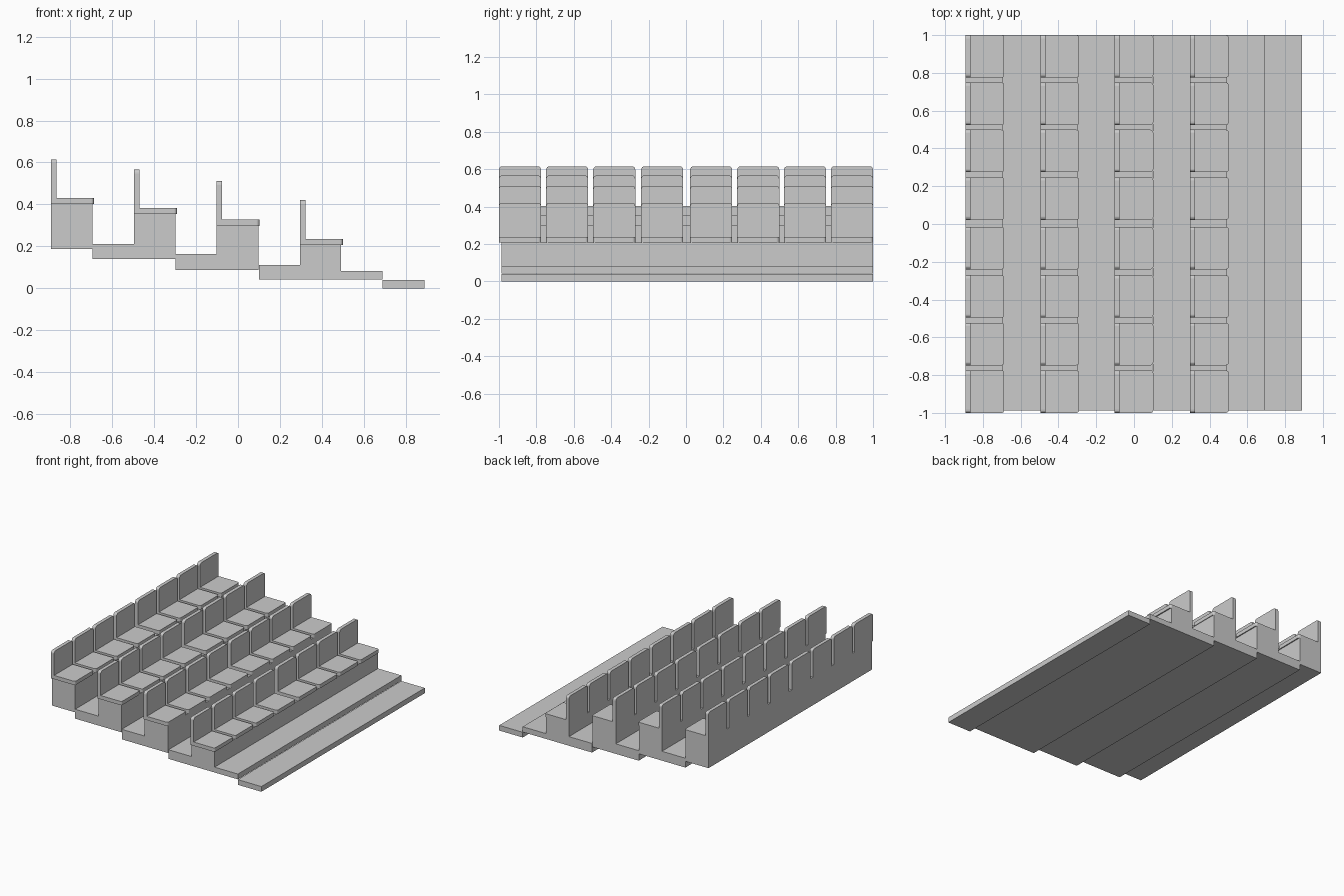
import bpy, bmesh
from math import sin, cos, pi
from mathutils import Vector

if "Cube" in bpy.data.objects:
    bpy.data.objects.remove(bpy.data.objects["Cube"])


def prism(name, points, direction):
    """Mesh made by extruding a closed planar outline along a direction."""
    bm = bmesh.new()
    face = bm.faces.new([bm.verts.new(p) for p in points])
    ext = bmesh.ops.extrude_face_region(bm, geom=[face])
    verts = [g for g in ext["geom"] if isinstance(g, bmesh.types.BMVert)]
    bmesh.ops.translate(bm, verts=verts, vec=Vector(direction))
    bmesh.ops.recalc_face_normals(bm, faces=bm.faces)
    mesh = bpy.data.meshes.new(name)
    bm.to_mesh(mesh)
    bm.free()
    return mesh


def place(name, mesh, location=(0, 0, 0)):
    obj = bpy.data.objects.new(name, mesh)
    obj.location = location
    bpy.context.collection.objects.link(obj)
    return obj


def rounded_end(width, length, radius, steps=4):
    """Outline (across, along) of a panel with its two far corners rounded."""
    pts = [(0, 0), (width, 0)]
    for cx, start in ((width - radius, 0), (radius, pi / 2)):
        for i in range(steps + 1):
            a = start + i * pi / 2 / steps
            pts.append((cx + radius * cos(a), length - radius + radius * sin(a)))
    return pts


Y0, Y1 = -0.987, 1.0
SEAT_W = 0.225

# Stepped platform tiers: (x, z) side profiles, front to back
tiers = [
    [(0.69, 0), (0.89, 0), (0.89, 0.04), (0.69, 0.04)],
    [(0.10, 0.042), (0.69, 0.042), (0.69, 0.083), (0.492, 0.083),
     (0.492, 0.207), (0.296, 0.207), (0.296, 0.112), (0.10, 0.112)],
    [(-0.298, 0.086), (0.097, 0.086), (0.097, 0.298), (-0.103, 0.298),
     (-0.103, 0.163), (-0.298, 0.163)],
    [(-0.695, 0.139), (-0.299, 0.139), (-0.299, 0.353), (-0.496, 0.353),
     (-0.496, 0.211), (-0.695, 0.211)],
    [(-0.892, 0.187), (-0.695, 0.187), (-0.695, 0.402), (-0.892, 0.402)],
]
for i, profile in enumerate(tiers):
    mesh = prism("platform_tier", [(x, Y0, z) for x, z in profile], (0, Y1 - Y0, 0))
    place(f"platform_tier_{i + 1}", mesh)

# Shared seat parts: upright back panel and flat cushion
back = prism("seat_back", [(0, y, z) for y, z in rounded_end(SEAT_W, 0.213, 0.018)],
             (0.027, 0, 0))
cushion = prism("seat_cushion",
                [(0.027 + x, y, 0) for y, x in rounded_end(SEAT_W, 0.178, 0.014)],
                (0, 0, 0.029))

# Four rows of eight seats on the benches
rows = [(0.296, 0.207), (-0.103, 0.298), (-0.496, 0.353), (-0.892, 0.402)]
starts = [-1.0, -0.748, -0.496, -0.240, 0.022, 0.274, 0.524, 0.775]
for r, (x, z) in enumerate(rows):
    for s, y in enumerate(starts):
        place(f"seat_back_{r + 1}_{s + 1}", back, (x, y, z))
        place(f"seat_cushion_{r + 1}_{s + 1}", cushion, (x, y, z))
